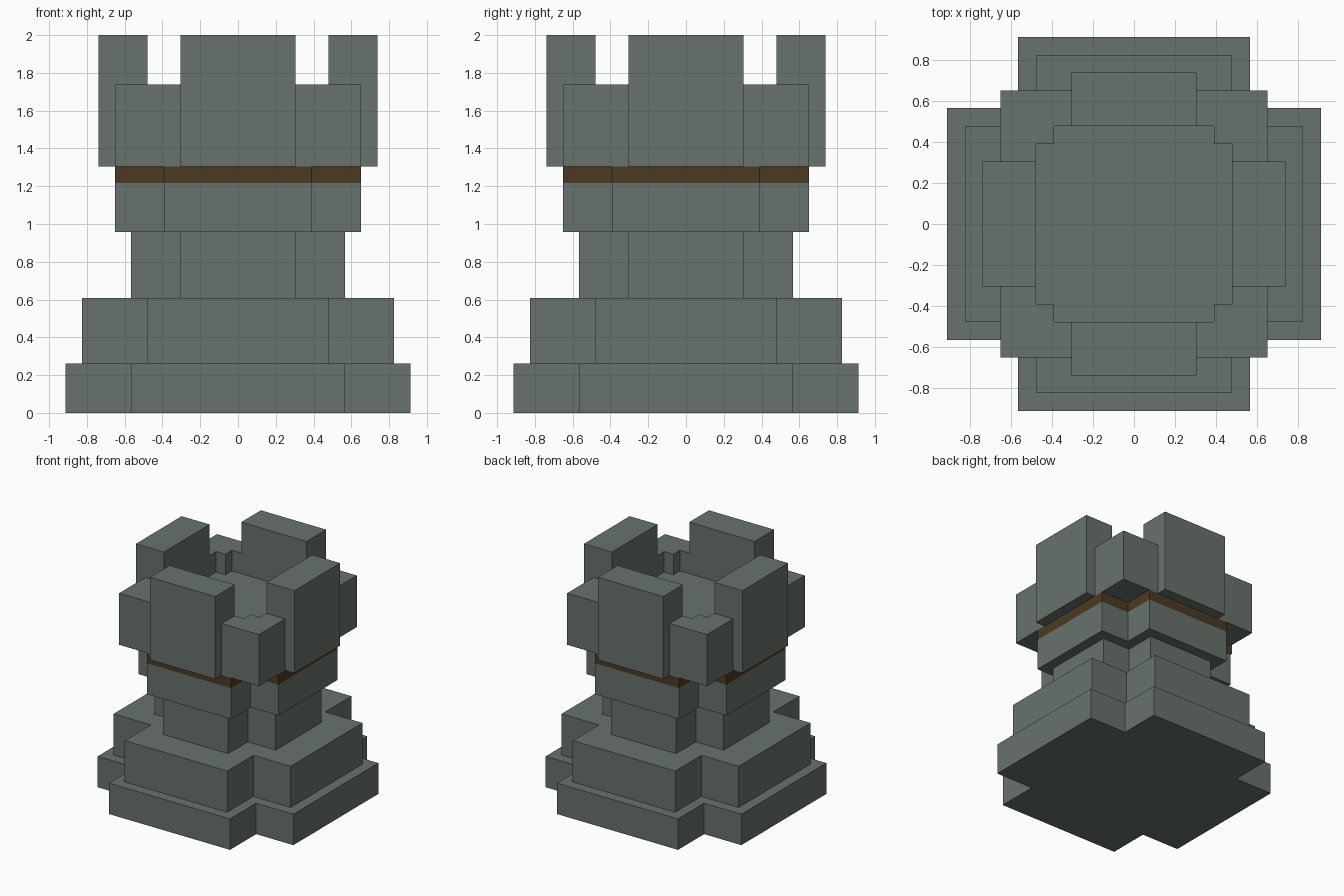
import bpy
import bmesh
import math

cube = bpy.data.objects.get("Cube")
if cube:
    bpy.data.objects.remove(cube, do_unlink=True)

U = 2.0 / 23.0  # one block step; the tower is 23 steps tall


def make_material(name, rgb):
    mat = bpy.data.materials.new(name)
    mat.use_nodes = True
    colour = (*rgb, 1.0)
    mat.diffuse_color = colour
    mat.node_tree.nodes["Principled BSDF"].inputs["Base Color"].default_value = colour
    return mat


stone = make_material("grey stone", (0.140, 0.168, 0.150))
bronze = make_material("dark bronze", (0.070, 0.042, 0.016))


def prism(name, outline, z0, z1, mat, quarter_turns=0):
    """Extrude a counter-clockwise outline (in steps) from z0 to z1."""
    a = quarter_turns * math.pi / 2
    c, s = round(math.cos(a)), round(math.sin(a))
    bm = bmesh.new()
    verts = [bm.verts.new(((x * c - y * s) * U, (x * s + y * c) * U, z0 * U))
             for x, y in outline]
    face = bm.faces.new(verts)
    ext = bmesh.ops.extrude_face_region(bm, geom=[face], use_keep_orig=True)
    top = [v for v in ext["geom"] if isinstance(v, bmesh.types.BMVert)]
    bmesh.ops.translate(bm, verts=top, vec=(0, 0, (z1 - z0) * U))
    bmesh.ops.recalc_face_normals(bm, faces=bm.faces)
    mesh = bpy.data.meshes.new(name)
    bm.to_mesh(mesh)
    bm.free()
    mesh.materials.append(mat)
    obj = bpy.data.objects.new(name, mesh)
    bpy.context.collection.objects.link(obj)
    return obj


def cross(reach, arm):
    """Plus-shaped outline: arms reach out to 'reach' with half-width 'arm'."""
    quarter = [(reach, -arm), (reach, arm), (arm, arm)]
    points = []
    for _ in range(4):
        points += quarter
        quarter = [(-y, x) for x, y in quarter]
    return points


# Stacked cross-shaped tiers: name, reach, arm half-width, bottom, top, material
tiers = [
    ("base", 10.5, 6.5, 0, 3, stone),
    ("plinth", 9.5, 5.5, 3, 7, stone),
    ("shaft", 6.5, 3.5, 7, 11, stone),
    ("collar", 7.5, 4.5, 11, 14, stone),
    ("collar_band", 7.5, 4.5, 14, 15, bronze),
    ("crown_floor", 5.5, 4.5, 15, 18, stone),
]
for name, reach, arm, z0, z1, mat in tiers:
    prism(name, cross(reach, arm), z0, z1, mat)

# Crown wall: a tall battlement on each side and a lower stepped corner between
battlement = [(5.5, -3.5), (8.5, -3.5), (8.5, 3.5), (5.5, 3.5)]
corner = [(5.5, 3.5), (7.5, 3.5), (7.5, 7.5), (3.5, 7.5),
          (3.5, 5.5), (4.5, 5.5), (4.5, 4.5), (5.5, 4.5)]
sides = ["left", "back", "right", "front"]
corners = ["back_left", "back_right", "front_right", "front_left"]
for i in range(4):
    prism("battlement_" + sides[i], battlement, 15, 23, stone, i)
    prism("crown_corner_" + corners[i], corner, 15, 20, stone, i)
